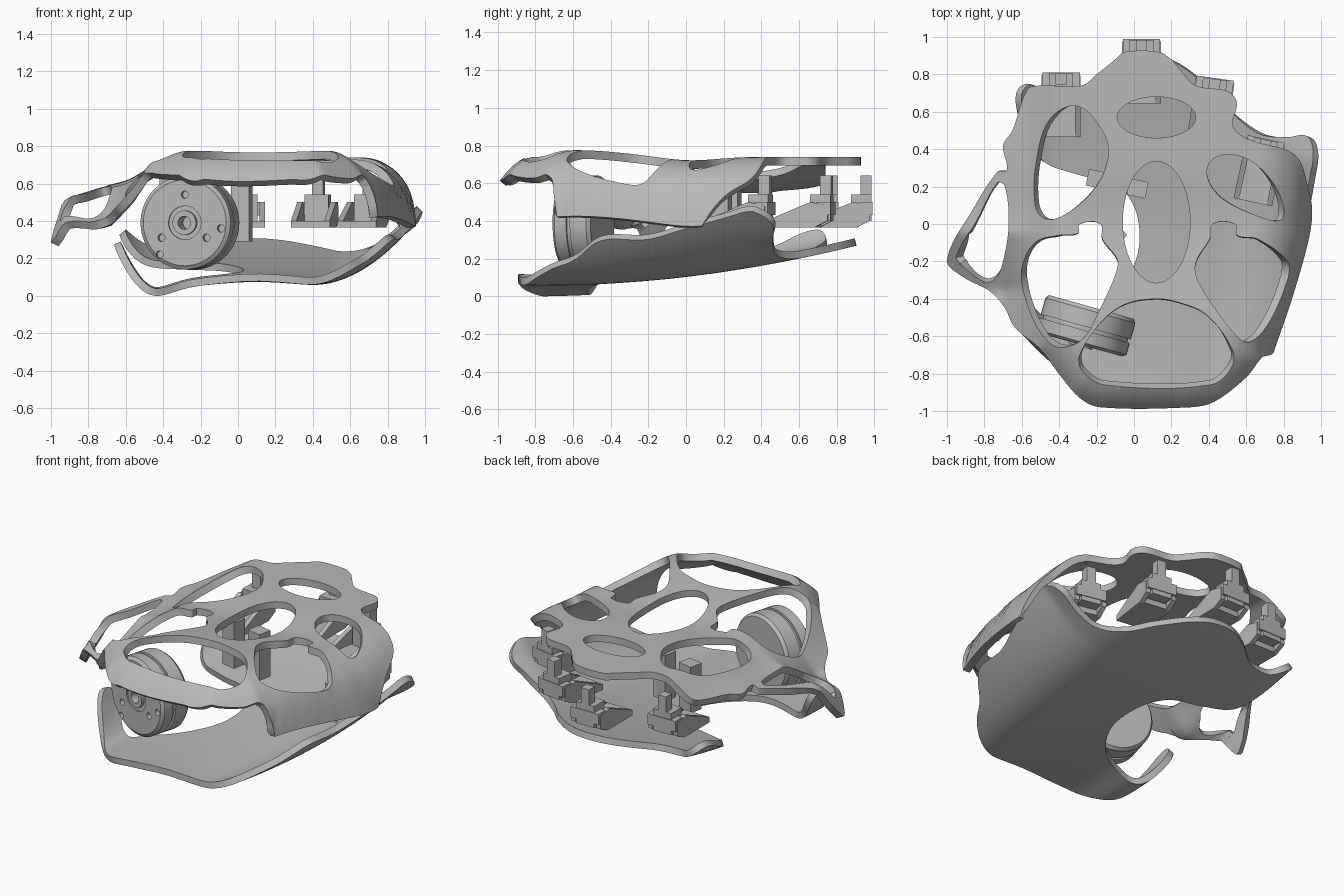
import bpy, bmesh, math
from mathutils import Vector, Matrix, kdtree, geometry

cube = bpy.data.objects.get("Cube")
if cube:
    bpy.data.objects.remove(cube, do_unlink=True)

grey = bpy.data.materials.new("plain grey")
grey.use_nodes = True
grey.diffuse_color = (.48, .48, .48, 1)
for node in grey.node_tree.nodes:
    if node.type == 'BSDF_PRINCIPLED':
        node.inputs["Base Color"].default_value = grey.diffuse_color


def make_object(name, bm):
    mesh = bpy.data.meshes.new(name)
    bm.to_mesh(mesh)
    bm.free()
    mesh.materials.append(grey)
    obj = bpy.data.objects.new(name, mesh)
    bpy.context.collection.objects.link(obj)
    return obj


def activate(obj):
    bpy.ops.object.select_all(action='DESELECT')
    obj.select_set(True)
    bpy.context.view_layer.objects.active = obj


def apply_modifier(obj, modifier):
    activate(obj)
    bpy.ops.object.modifier_apply(modifier=modifier.name)


def smooth(obj):
    activate(obj)
    bpy.ops.object.shade_smooth_by_angle(angle=math.radians(35))


def clamp(value):
    return max(0, min(1, value))


def bump(value, centre, width):
    return math.exp(-((value - centre) / width) ** 2)


def interpolate(table, value):
    for (a, fa), (b, fb) in zip(table, table[1:]):
        if value <= b:
            return fa + (fb - fa) * clamp((value - a) / (b - a))
    return table[-1][1]


def rounded(points, steps=6):
    """Closed smooth loop through the points, without overshoot."""
    pts = [Vector(p) for p in points]
    n = len(pts)
    loop = []
    for i in range(n):
        p0, p1, p2, p3 = (pts[(i + k) % n] for k in (-1, 0, 1, 2))
        size = (p2 - p1).length
        m1 = (p2 - p0).normalized() * size
        m2 = (p3 - p1).normalized() * size
        for s in range(steps):
            t = s / steps
            loop.append(p1 * (2*t**3 - 3*t*t + 1) + m1 * (t**3 - 2*t*t + t)
                        + p2 * (3*t*t - 2*t**3) + m2 * (t**3 - t*t))
    return loop


def ellipse(cx, cy, rx, ry, n=48):
    return [Vector((cx + rx * math.cos(math.tau * i / n),
                    cy + ry * math.sin(math.tau * i / n))) for i in range(n)]


def inside(p, loop):
    hit = False
    for a, b in zip(loop, loop[1:] + loop[:1]):
        if (a.y > p.y) != (b.y > p.y):
            if p.x < a.x + (b.x - a.x) * (p.y - a.y) / (b.y - a.y):
                hit = not hit
    return hit


def bent_sheet(name, loops, height, thickness, offset, spacing=.028):
    """Fill an outline with holes, raise it to a height rule and thicken it."""
    points, edges = [], []
    for loop in loops:
        start, n = len(points), len(loop)
        points += loop
        edges += [(start + i, start + (i + 1) % n) for i in range(n)]
    tree = kdtree.KDTree(len(points))
    for i, p in enumerate(points):
        tree.insert((p.x, p.y, 0), i)
    tree.balance()
    count = int(1.05 / spacing)
    for i in range(-count, count + 1):
        for j in range(-count, count + 1):
            p = Vector((i * spacing, j * spacing))
            if tree.find((p.x, p.y, 0))[2] > spacing * .5:
                points.append(p)
    verts, _, faces, *_ = geometry.delaunay_2d_cdt(points, edges, [], 0, 1e-5)
    bm = bmesh.new()
    made = [bm.verts.new((v.x, v.y, height(v.x, v.y))) for v in verts]
    for face in faces:
        middle = sum((verts[i] for i in face), Vector((0, 0))) / len(face)
        if inside(middle, loops[0]) and not any(inside(middle, h) for h in loops[1:]):
            f = bm.faces.new([made[i] for i in face])
            f.normal_update()
            if f.normal.z < 0:
                f.normal_flip()
    bmesh.ops.delete(bm, geom=[v for v in bm.verts if not v.link_faces], context='VERTS')
    obj = make_object(name, bm)
    solid = obj.modifiers.new("thickness", 'SOLIDIFY')
    solid.thickness, solid.offset = thickness, offset
    apply_modifier(obj, solid)
    smooth(obj)


# Upper shell: rolls down at the front and side, sweeps low at the thumb
rim = [Vector(p) for p in (
    (.97, 1.5), (.97, .25), (.96, .08), (.935, -.1), (.85, -.4), (.76, -.67), (.74, -.78),
    (.5, -1.03), (.3, -1.06), (-.2, -1.06), (-.38, -.98), (-.57, -.72), (-.8, -.53),
    (-1.3, -.3))]
sweep = [(-1, .4), (-.96, .24), (-.9, .19), (-.74, .16), (-.58, .12), (-.39, 0)]


def rim_distance(p):
    best = 9
    for a, b in zip(rim, rim[1:]):
        d = b - a
        t = clamp((p - a).dot(d) / d.length_squared)
        best = min(best, (p - a - d * t).length)
    return best


def shell_height(x, y):
    top = .74 + .035 * bump(y, -.58, .34) - .02 * bump(y, .02, .2)
    side = sum(interpolate(sweep, x + d) for d in (-.03, 0, .03)) / 3
    side += .2 * clamp((-.05 - y) / .3) * clamp((-.45 - x) / .25)
    near = clamp(1 - (rim_distance(Vector((x, y))) - .01) / .3)
    return top - max(.35 * (1 - math.sqrt(1 - near * near)), side)


shell_outline = rounded([
    (-.18, -.98), (.3, -.98), (.43, -.95), (.6, -.82), (.67, -.73), (.69, -.71),
    (.74, -.695), (.755, -.66), (.845, -.4), (.93, -.1), (.953, .06), (.93, .2), (.86, .37),
    (.62, .45), (.53, .52), (.55, .65), (.5, .71), (.33, .74), (.25, .82), (.2, .88),
    (.13, .92), (-.05, .92), (-.1, .88), (-.2, .8), (-.28, .74), (-.5, .74), (-.57, .72),
    (-.65, .5), (-.7, .42), (-.68, .29), (-.73, .28), (-.86, .08), (-1, -.19),
    (-.92, -.28), (-.77, -.36), (-.69, -.45), (-.64, -.55), (-.5, -.67), (-.41, -.79),
    (-.29, -.93)])
front_hole = rounded([
    (.12, -.4), (-.05, -.43), (-.18, -.53), (-.29, -.7), (-.28, -.78), (-.16, -.86),
    (.41, -.86), (.53, -.75), (.51, -.64), (.38, -.48), (.24, -.42)])
left_hole = rounded([
    (.42, 0), (.54, 0), (.55, -.06), (.66, -.08), (.82, -.2), (.82, -.3), (.72, -.53),
    (.62, -.63), (.55, -.6), (.35, -.32), (.33, -.21), (.41, -.07)])
left_back_hole = rounded([
    (.48, .37), (.4, .32), (.4, .23), (.48, .13), (.67, .04), (.78, .02), (.8, .08),
    (.75, .21), (.62, .34)])
right_back_hole = rounded([
    (-.3, .63), (-.16, .48), (-.14, .35), (-.21, .19), (-.37, .05), (-.48, .03),
    (-.53, .11), (-.52, .35), (-.45, .56)])
right_hole = rounded([
    (-.29, 0), (-.18, 0), (-.17, -.08), (-.09, -.19), (-.1, -.27), (-.18, -.45),
    (-.27, -.61), (-.4, -.66), (-.5, -.58), (-.58, -.4), (-.6, -.24), (-.53, -.1),
    (-.4, -.06), (-.3, -.05)])
thumb_hole = rounded([
    (-.73, .22), (-.84, .02), (-.95, -.17), (-.92, -.22), (-.8, -.31), (-.74, -.29),
    (-.7, -.2), (-.67, 0), (-.69, .2)])
bent_sheet("upper_shell", [
    shell_outline, front_hole, left_hole, left_back_hole, right_back_hole, right_hole,
    thumb_hole, ellipse(.12, .01, .18, .325), ellipse(.12, .57, .21, .11)],
    shell_height, .045, -1)


# Lower plate: rises to the back, with an upturned flap and a curled hook
def plate_height(x, y):
    t = y + .5
    width = .98 - .15 * max(0, .4 - y) ** 2
    flap = .3 * clamp((x / width - .5) * 2) ** 2 * (1 - .25 * clamp((y - .35) / .12))
    hook = (.21 - .06 * clamp(y * 2)) * max(0, (-.38 - x) / .28) ** 3
    waves = .03 * bump(x, .1, .25) * clamp(-y) - .055 * bump(x, -.45, .15) * clamp(-2 * y)
    return .06 + .05 * t + .07 * t * t + flap + hook + waves


plate_outline = rounded([
    (-.25, -.87), (.3, -.88), (.49, -.82), (.61, -.72), (.69, -.6), (.82, -.45), (.86, -.2),
    (.92, 0), (.97, .25), (.985, .38), (.95, .46), (.85, .46), (.7, .48), (.55, .58),
    (.42, .72), (.2, .88), (0, .9), (-.15, .83), (-.3, .72), (-.45, .7), (-.57, .75),
    (-.63, .7), (-.61, .55), (-.52, .36), (-.3, .27), (-.1, .22), (0, .1), (.03, -.07),
    (0, -.22), (-.1, -.38), (-.22, -.48), (-.38, -.52), (-.52, -.48), (-.62, -.4),
    (-.66, -.43), (-.65, -.52), (-.55, -.64), (-.42, -.76)])
bent_sheet("lower_plate", [plate_outline], plate_height, .04, 1)

# Motor: turned body with a hub, a groove and bolt holes
profile = [(0, .02), (.035, .02), (.035, .12), (.065, .12), (.065, .1), (.09, .1), (.09, .11),
           (.23, .11), (.25, .095), (.25, .03), (.235, .03), (.235, .01), (.25, .01),
           (.25, -.08), (.235, -.1), (0, -.1)]
bm = bmesh.new()
ring = [bm.verts.new((r, 0, h)) for r, h in profile]
edges = [bm.edges.new(pair) for pair in zip(ring, ring[1:])]
bmesh.ops.spin(bm, geom=ring + edges, cent=(0, 0, 0), axis=(0, 0, 1),
               angle=math.tau, steps=48, use_merge=True)
bmesh.ops.remove_doubles(bm, verts=bm.verts, dist=1e-4)
bmesh.ops.recalc_face_normals(bm, faces=bm.faces)
motor = make_object("motor", bm)
bm = bmesh.new()
for x, y in ((0, .15), (-.13, -.08), (.12, -.08), (.2, -.03), (-.14, -.17)):
    bmesh.ops.create_cone(bm, cap_ends=True, segments=16, radius1=.02, radius2=.02,
                          depth=.06, matrix=Matrix.Translation((x, y, .11)))
cutter = make_object("bolt_hole_cutter", bm)
cutter.hide_render = True
cut = motor.modifiers.new("bolt holes", 'BOOLEAN')
cut.operation, cut.object, cut.solver = 'DIFFERENCE', cutter, 'EXACT'
apply_modifier(motor, cut)
bpy.data.objects.remove(cutter, do_unlink=True)
smooth(motor)
across = Vector((.96, -.27, 0)).normalized()
up = Vector((0, 0, 1))
turn = Matrix((across, up, across.cross(up))).transposed().to_4x4()
motor.matrix_world = Matrix.Translation((-.255, -.54, .39)) @ turn


def add_box(bm, low, high):
    low, high = Vector(low), Vector(high)
    bmesh.ops.create_cube(bm, size=1, matrix=Matrix.Translation((low + high) / 2)
                          @ Matrix.Diagonal((*(high - low), 1)))


def add_prism(bm, side, x0, x1):
    """Side profile of (y, z) points, extruded across x."""
    face = bm.faces.new([bm.verts.new((x0, y, z)) for y, z in side])
    out = bmesh.ops.extrude_face_region(bm, geom=[face])
    bmesh.ops.translate(bm, vec=(x1 - x0, 0, 0),
                        verts=[v for v in out["geom"] if isinstance(v, bmesh.types.BMVert)])


# Finger mounts: floor plate with wedge cheeks, a crossbar and an upright pin
cheek = [(.02, .4), (.02, .48), (-.07, .5), (-.12, .48), (-.31, .4), (-.31, .365), (-.05, .365)]
mounts = {"first": (.7, .42, -12), "second": (.43, .745, -8),
          "third": (.04, .955, 0), "fourth": (-.39, .775, 0)}
for name, (x, y, yaw) in mounts.items():
    bm = bmesh.new()
    for s in (-1, 1):
        add_prism(bm, cheek, s * .075, s * .105)
    add_box(bm, (-.08, -.31, .365), (.08, -.04, .4))
    add_box(bm, (-.1, -.04, .43), (.1, .035, .5))
    add_box(bm, (-.065, -.08, .4), (.065, .03, .54))
    add_box(bm, (-.03, -.03, .53), (.03, .03, .64))
    bmesh.ops.recalc_face_normals(bm, faces=bm.faces)
    mount = make_object(name + "_finger_mount", bm)
    mount.location = (x, y, 0)
    mount.rotation_euler.z = math.radians(yaw)

# Inner struts under the shell
for name, x, y in (("middle_strut", .02, .19), ("right_strut", -.2, .24)):
    bm = bmesh.new()
    add_box(bm, (-.05, -.045, -.15), (.05, .045, .15))
    strut = make_object(name, bm)
    strut.location = (x, y, .44)
    strut.rotation_euler.z = math.radians(-12)
